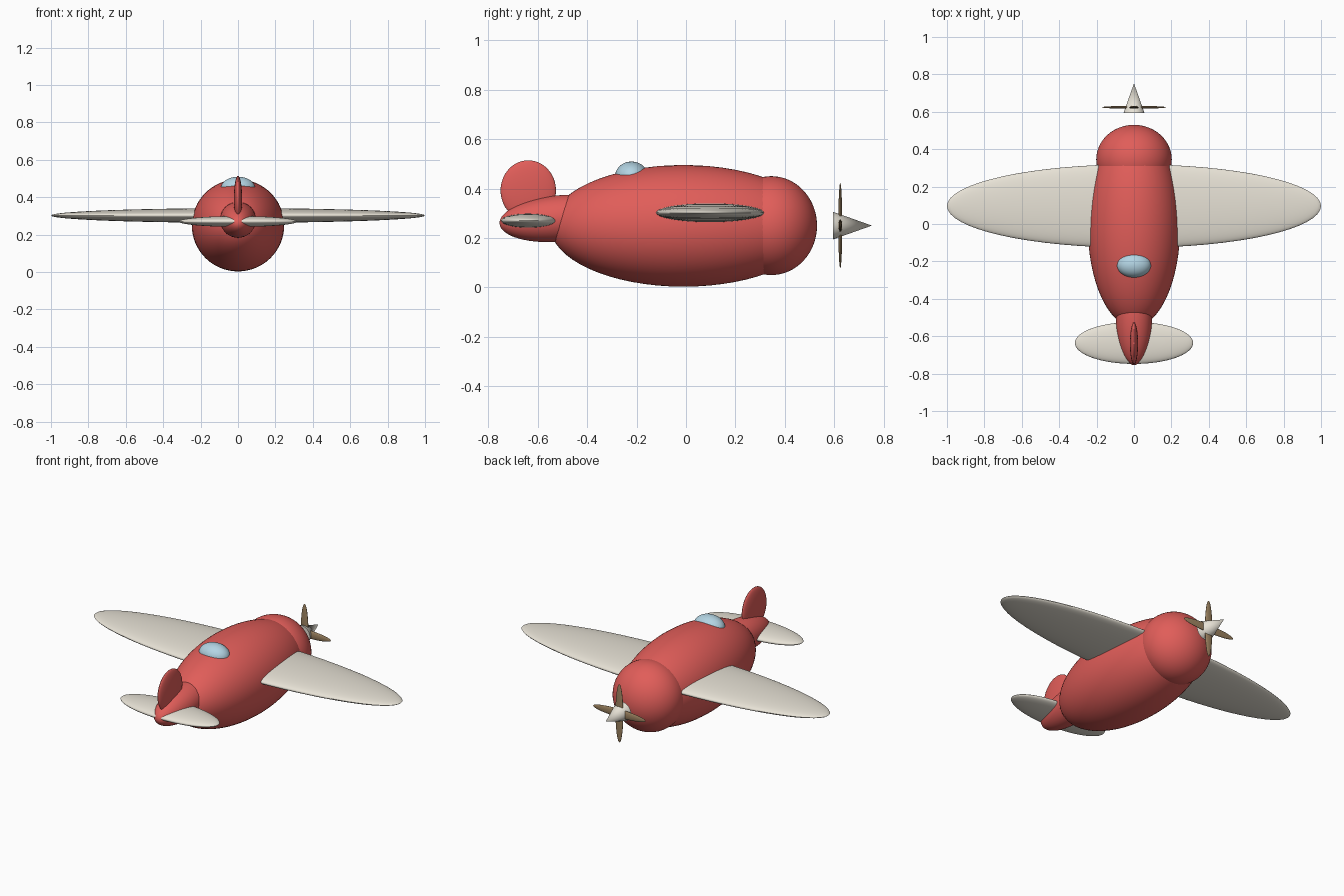
import bpy
import math

if "Cube" in bpy.data.objects:
    bpy.data.objects.remove(bpy.data.objects["Cube"])


def material(name, rgb):
    m = bpy.data.materials.new(name)
    m.diffuse_color = (*rgb, 1)
    m.use_nodes = True
    m.node_tree.nodes["Principled BSDF"].inputs["Base Color"].default_value = m.diffuse_color
    return m


red = material("red_paint", (0.75, 0.11, 0.10))
cream = material("cream_paint", (0.80, 0.76, 0.67))
glass = material("glass_blue", (0.45, 0.66, 0.77))
wood = material("wood", (0.34, 0.23, 0.12))


def finish(name, mat):
    o = bpy.context.object
    o.name = o.data.name = name
    o.data.materials.append(mat)
    bpy.ops.object.transform_apply(location=False, rotation=True, scale=True)
    bpy.ops.object.shade_smooth_by_angle(angle=math.radians(40))
    return o


def ellipsoid(name, loc, semi, mat, pitch=0):
    bpy.ops.mesh.primitive_uv_sphere_add(segments=64, ring_count=32, radius=1,
                                         location=loc,
                                         rotation=(math.radians(pitch), 0, 0))
    bpy.context.object.scale = semi
    return finish(name, mat)


# Body: barrel fuselage, round cowling, upswept tail
ellipsoid("fuselage", (0, -0.01, 0.249), (0.247, 0.54, 0.246), red)
ellipsoid("nose_cowling", (0, 0.345, 0.25), (0.202, 0.185, 0.20), red)
ellipsoid("tail_boom", (0, -0.505, 0.279), (0.096, 0.25, 0.094), red, pitch=5)

# Flying surfaces
ellipsoid("main_wing", (0, 0.096, 0.302), (1.0, 0.223, 0.039), cream)
ellipsoid("tailplane", (0, -0.636, 0.27), (0.316, 0.112, 0.029), cream)
ellipsoid("tail_fin", (0, -0.638, 0.392), (0.022, 0.112, 0.122), red)

# Canopy bubble
ellipsoid("canopy", (0, -0.22, 0.449), (0.091, 0.067, 0.06), glass)

# Propeller: pointed spinner and two crossed blade pairs
bpy.ops.mesh.primitive_cone_add(vertices=48, radius1=0.056, depth=0.158,
                                location=(0, 0.673, 0.25),
                                rotation=(-math.pi / 2, 0, 0))
finish("spinner", cream)
for name, semi in (("blades_horizontal", (0.172, 0.008, 0.025)),
                   ("blades_vertical", (0.025, 0.008, 0.172))):
    ellipsoid(name, (0, 0.624, 0.25), semi, wood)
